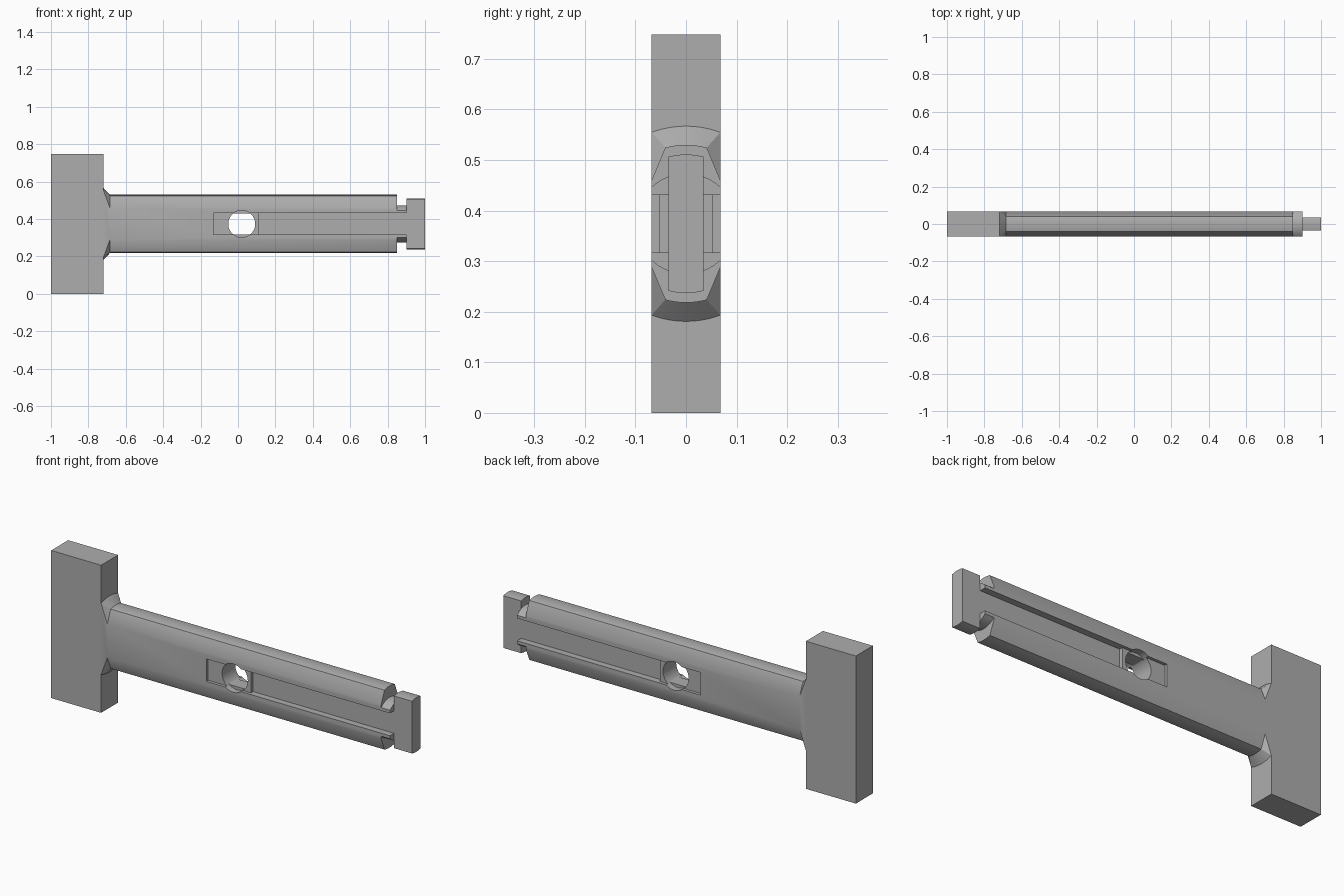
import bpy, bmesh, math
from mathutils import Vector

cube = bpy.data.objects.get("Cube")
if cube:
    bpy.data.objects.remove(cube, do_unlink=True)

CZ = 0.374      # height of the shaft axis
HW = 0.068      # half thickness of the tool
WEB = 0.035     # half thickness of the thin web

grey = bpy.data.materials.new("plain grey")
grey.use_nodes = True
colour = (0.42, 0.42, 0.42, 1)
grey.diffuse_color = colour
grey.node_tree.nodes["Principled BSDF"].inputs["Base Color"].default_value = colour


def loft(name, rings):
    """Solid skinned through matching rings of points."""
    bm = bmesh.new()
    loops = [[bm.verts.new(p) for p in ring] for ring in rings]
    n = len(loops[0])
    for a, b in zip(loops, loops[1:]):
        for i in range(n):
            j = (i + 1) % n
            bm.faces.new((a[i], a[j], b[j], b[i]))
    bm.faces.new(loops[0])
    bm.faces.new(loops[-1])
    bmesh.ops.remove_doubles(bm, verts=bm.verts, dist=1e-5)
    bmesh.ops.recalc_face_normals(bm, faces=bm.faces)
    mesh = bpy.data.meshes.new(name)
    bm.to_mesh(mesh)
    bm.free()
    mesh.materials.append(grey)
    obj = bpy.data.objects.new(name, mesh)
    bpy.context.collection.objects.link(obj)
    return obj


def box(name, x0, x1, y0, y1, z0, z1):
    return loft(name, [[(x, y0, z0), (x, y1, z0), (x, y1, z1), (x, y0, z1)]
                       for x in (x0, x1)])


def ring(x, radius, arc_half, side_half, shoulder):
    """Flat-sided section with arced top and bottom."""
    half = [(side_half, shoulder)]
    for i in range(13):
        y = arc_half * (1 - i / 6)
        half.append((y, math.sqrt(radius ** 2 - y ** 2)))
    half.append((-side_half, shoulder))
    return [Vector((x, y, CZ + z)) for y, z in half + [(-y, -z) for y, z in half]]


def disc(name, y0, y1, limit):
    """Round plug across the tool, clipped in height."""
    rings = []
    for y in (y0, y1):
        pts = []
        for i in range(64):
            a = math.tau * (i + 0.5) / 64
            z = max(-limit, min(limit, 0.072 * math.sin(a)))
            pts.append((0.02 + 0.072 * math.cos(a), y, CZ + z))
        rings.append(pts)
    return loft(name, rings)


def combine(target, other, operation):
    mod = target.modifiers.new(other.name, "BOOLEAN")
    mod.operation = operation
    mod.solver = "EXACT"
    mod.object = other
    bpy.context.view_layer.objects.active = target
    bpy.ops.object.modifier_apply(modifier=mod.name)
    bpy.data.objects.remove(other, do_unlink=True)


# Shaft with the flared collar that runs into the head
flare_z = math.sqrt(0.193 ** 2 - HW ** 2)
shaft = loft("hammer_body", [
    ring(-0.80, 0.193, HW, HW, flare_z),
    ring(-0.72, 0.193, HW, HW, flare_z),
    ring(-0.685, 0.156, 0.041, HW, 0.086),
    ring(0.85, 0.156, 0.041, HW, 0.086)])

# Head block and round neck
combine(shaft, box("head_block", -1, -0.72, -HW, HW, 0, 0.748), "UNION")
neck_z = math.sqrt(0.0995 ** 2 - HW ** 2)
combine(shaft, loft("neck", [ring(x, 0.0995, HW, HW, neck_z) for x in (0.75, 0.9)]), "UNION")

# Stepped slot on both faces, with the outer part of the round hole
for s in (-1, 1):
    for x0, depth in ((-0.13, 0.053), (0.11, WEB)):
        y0, y1 = sorted((s * depth, s * 0.1))
        combine(shaft, box("slot", x0, 0.95, y0, y1, CZ - 0.057, CZ + 0.057), "DIFFERENCE")
    y0, y1 = sorted((s * WEB, s * 0.12))
    combine(shaft, disc("hole_outer", y0, y1, 1), "DIFFERENCE")

# Opening through the web
combine(shaft, disc("hole_inner", -0.11, 0.11, 0.0565), "DIFFERENCE")

# Thin end plate with rounded ends
end_z = math.sqrt(0.137 ** 2 - WEB ** 2)
combine(shaft, loft("end_plate", [ring(x, 0.137, WEB, WEB, end_z) for x in (0.9, 1.0)]), "UNION")

bpy.ops.object.select_all(action="DESELECT")
shaft.select_set(True)
bpy.context.view_layer.objects.active = shaft
bpy.ops.object.shade_smooth_by_angle(angle=math.radians(30))
